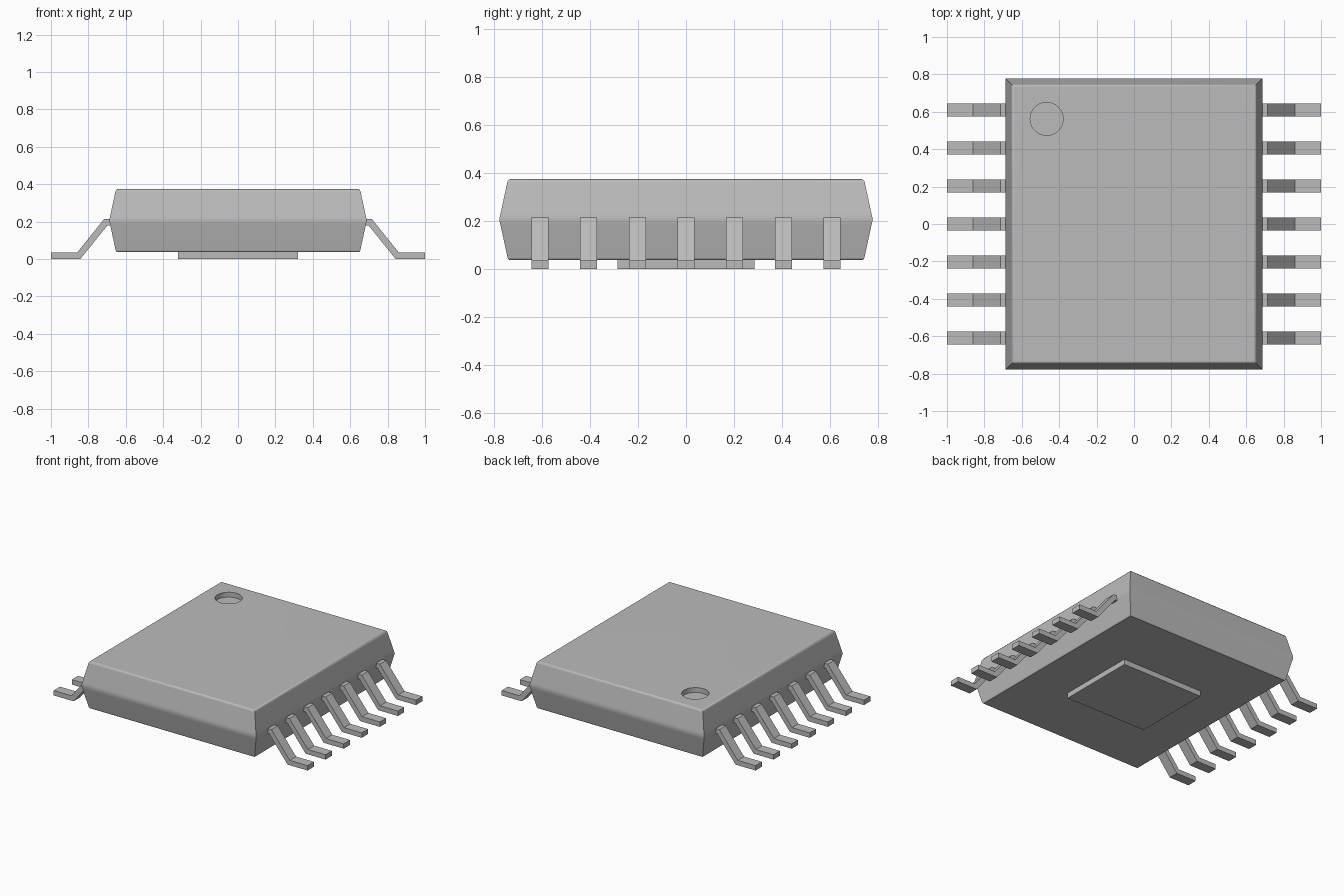
import bpy, bmesh, math

default = bpy.data.objects.get("Cube")
if default:
    bpy.data.objects.remove(default, do_unlink=True)

gray = bpy.data.materials.new("plain_gray")
gray.use_nodes = True
COLOUR = (0.5, 0.5, 0.5, 1)
gray.diffuse_color = COLOUR
gray.node_tree.nodes["Principled BSDF"].inputs["Base Color"].default_value = COLOUR


def finish(name, bm):
    bmesh.ops.recalc_face_normals(bm, faces=bm.faces)
    mesh = bpy.data.meshes.new(name)
    bm.to_mesh(mesh)
    bm.free()
    mesh.materials.append(gray)
    obj = bpy.data.objects.new(name, mesh)
    bpy.context.collection.objects.link(obj)
    return obj


def select_only(obj):
    bpy.ops.object.select_all(action="DESELECT")
    obj.select_set(True)
    bpy.context.view_layer.objects.active = obj


# Moulded body: stacked rectangles, each inset from the widest outline
HALF_X, HALF_Y = 0.687, 0.778
TOP, BOTTOM = 0.375, 0.038
sections = [(0.040, BOTTOM), (0.036, BOTTOM + 0.003), (0.033, 0.047),
            (0.003, 0.185), (0, 0.198), (0, 0.215), (0.003, 0.228),
            (0.031, 0.358), (0.034, 0.367), (0.039, 0.373), (0.046, TOP)]
bm = bmesh.new()
rings = []
for inset, z in sections:
    x, y = HALF_X - inset, HALF_Y - inset
    rings.append([bm.verts.new((sx * x, sy * y, z))
                  for sx, sy in ((-1, -1), (1, -1), (1, 1), (-1, 1))])
for low, high in zip(rings, rings[1:]):
    for i in range(4):
        j = (i + 1) % 4
        bm.faces.new((low[i], low[j], high[j], high[i]))
bm.faces.new(rings[0][::-1])
bm.faces.new(rings[-1])
body = finish("body", bm)

# Round index dimple sunk into the top corner
DEPTH = 0.035
bm = bmesh.new()
bmesh.ops.create_cone(bm, cap_ends=True, segments=48, radius1=0.088,
                      radius2=0.088, depth=2 * DEPTH)
bmesh.ops.translate(bm, verts=bm.verts, vec=(-0.467, 0.562, TOP))
cutter = finish("dimple_cutter", bm)
cutter.hide_render = True
cut = body.modifiers.new("dimple", "BOOLEAN")
cut.operation = "DIFFERENCE"
cut.solver = "EXACT"
cut.object = cutter
select_only(body)
bpy.ops.object.modifier_apply(modifier=cut.name)
bpy.data.objects.remove(cutter, do_unlink=True)
select_only(body)
bpy.ops.object.shade_smooth_by_angle(angle=math.radians(35))
weighted = body.modifiers.new("even_shading", "WEIGHTED_NORMAL")
weighted.keep_sharp = True

# Exposed pad underneath
bm = bmesh.new()
bmesh.ops.create_cube(bm, size=1)
bmesh.ops.scale(bm, verts=bm.verts, vec=(0.64, 0.57, 0.045))
bmesh.ops.translate(bm, verts=bm.verts, vec=(0, 0, 0.0225))
finish("thermal_pad", bm)

# Bent pins: side profile extruded along y, seven on each side
PIN_WIDTH, PITCH = 0.071, 0.2033
profile = [(0.64, 0.215), (0.715, 0.215), (0.86, 0.035), (1, 0.035),
           (1, 0), (0.843, 0), (0.698, 0.18), (0.64, 0.18)]
for side, label in ((1, "left"), (-1, "right")):
    for n in range(7):
        y = (n - 3) * PITCH
        bm = bmesh.new()
        face = bm.faces.new([bm.verts.new((side * x, y - PIN_WIDTH / 2, z))
                             for x, z in profile])
        new = bmesh.ops.extrude_face_region(bm, geom=[face])["geom"]
        bmesh.ops.translate(bm, vec=(0, PIN_WIDTH, 0),
                            verts=[v for v in new if isinstance(v, bmesh.types.BMVert)])
        finish(f"{label}_pin_{n + 1}", bm)
